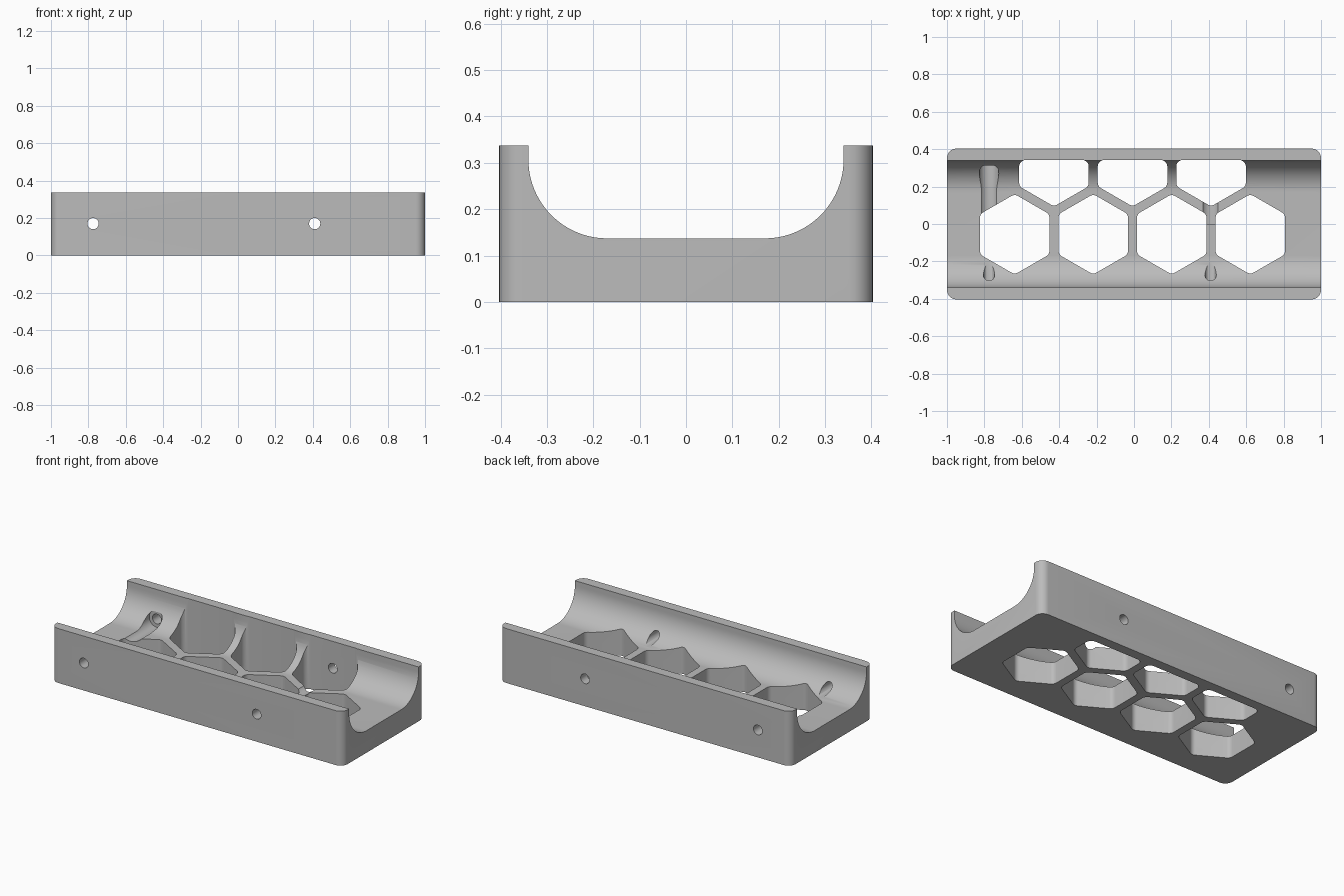
import bpy, bmesh, math
from mathutils import Vector

default = bpy.data.objects.get("Cube")
if default:
    bpy.data.objects.remove(default, do_unlink=True)

LENGTH, WIDTH, HEIGHT = 2.0, 0.806, 0.337
FLOOR, INNER = 0.137, 0.34          # channel floor height, inner wall distance
PITCH, APOTHEM = 0.42, 0.186        # hexagon grid

grey = bpy.data.materials.new("plain_grey")
grey.use_nodes = True
colour = (0.5, 0.5, 0.5, 1)
grey.diffuse_color = colour
grey.node_tree.nodes["Principled BSDF"].inputs["Base Color"].default_value = colour


def rounded(points, radius, steps=8):
    """Round every corner of a convex counter-clockwise outline."""
    pts = [Vector(p) for p in points]
    out = []
    for i, p in enumerate(pts):
        a = (p - pts[i - 1]).normalized()
        b = (pts[(i + 1) % len(pts)] - p).normalized()
        turn = math.atan2(a.x * b.y - a.y * b.x, a.dot(b))
        centre = p - a * radius * math.tan(turn / 2) + Vector((-a.y, a.x)) * radius
        start = math.atan2(-a.x, a.y) + math.pi
        start = math.atan2(a.x * -1, a.y)
        for k in range(steps + 1):
            t = start + turn * k / steps
            out.append(centre + radius * Vector((math.cos(t), math.sin(t))))
    return out


def prism(name, outline, low, high, place):
    """Extrude an outline; place(u, v, w) turns it into model space."""
    bm = bmesh.new()
    face = bm.faces.new([bm.verts.new(place(u, v, low)) for u, v in outline])
    ext = bmesh.ops.extrude_face_region(bm, geom=[face])
    shift = Vector(place(0, 0, high)) - Vector(place(0, 0, low))
    bmesh.ops.translate(bm, vec=shift,
                        verts=[v for v in ext["geom"] if isinstance(v, bmesh.types.BMVert)])
    bmesh.ops.recalc_face_normals(bm, faces=bm.faces)
    mesh = bpy.data.meshes.new(name)
    bm.to_mesh(mesh)
    bm.free()
    obj = bpy.data.objects.new(name, mesh)
    bpy.context.collection.objects.link(obj)
    obj.data.materials.append(grey)
    return obj


def up(u, v, w):
    return (u, v, w)


def along_x(u, v, w):
    return (w, u, v)


def along_y(u, v, w):
    return (u, w, v)


def circle(x, z, r, n=40):
    return [(x + r * math.cos(2 * math.pi * k / n), z + r * math.sin(2 * math.pi * k / n))
            for k in range(n)]


# Tray block with rounded upright corners
x, y = LENGTH / 2, WIDTH / 2
tray = prism("tray", rounded([(-x, -y), (x, -y), (x, y), (-x, y)], 0.05), 0, HEIGHT, up)
bpy.context.view_layer.objects.active = tray
tray.select_set(True)


def cut(cutter):
    cutter.hide_render = True
    mod = tray.modifiers.new("cut", "BOOLEAN")
    mod.operation, mod.solver, mod.object = "DIFFERENCE", "EXACT", cutter
    bpy.ops.object.modifier_apply(modifier=mod.name)
    bpy.data.objects.remove(cutter, do_unlink=True)


# Lengthwise channel with coved sides
cove, steps = 0.17, 24
side = []
for k in range(steps + 1):
    t = math.pi / 2 * k / steps
    side.append((INNER - cove + cove * math.sin(t), FLOOR + cove - cove * math.cos(t)))
side.append((INNER, HEIGHT + 0.1))
cut(prism("channel_cutter", side + [(-u, v) for u, v in reversed(side)], -1.1, 1.1, along_x))

# Full hexagon openings in the front row
R = APOTHEM / math.cos(math.pi / 6)
front_y = -0.055
for i in range(4):
    cx = -0.638 + PITCH * i
    hexagon = [(cx + R * math.cos(math.radians(a)), front_y + R * math.sin(math.radians(a)))
               for a in range(30, 390, 60)]
    cut(prism("hexagon_cutter", rounded(hexagon, 0.035), -0.1, 0.5, up))

# Back row hexagons, stopped flat against the back wall
back_y = front_y + PITCH * math.sin(math.pi / 3)
for i in range(3):
    cx = -0.428 + PITCH * i
    clipped = [(cx - APOTHEM, INNER + 0.002), (cx - APOTHEM, back_y - R / 2), (cx, back_y - R),
               (cx + APOTHEM, back_y - R / 2), (cx + APOTHEM, INNER + 0.002)]
    cut(prism("back_cutter", rounded(clipped, 0.035), -0.1, 0.5, up))

# Screw holes through both walls, with a wider bore for the head at the back
for hx in (-0.775, 0.41):
    cut(prism("screw_cutter", circle(hx, 0.17, 0.03), -0.6, 0.6, along_y))
    cut(prism("head_cutter", circle(hx, 0.17, 0.052), 0.0, 0.312, along_y))

bpy.ops.object.shade_smooth_by_angle(angle=math.radians(30))
